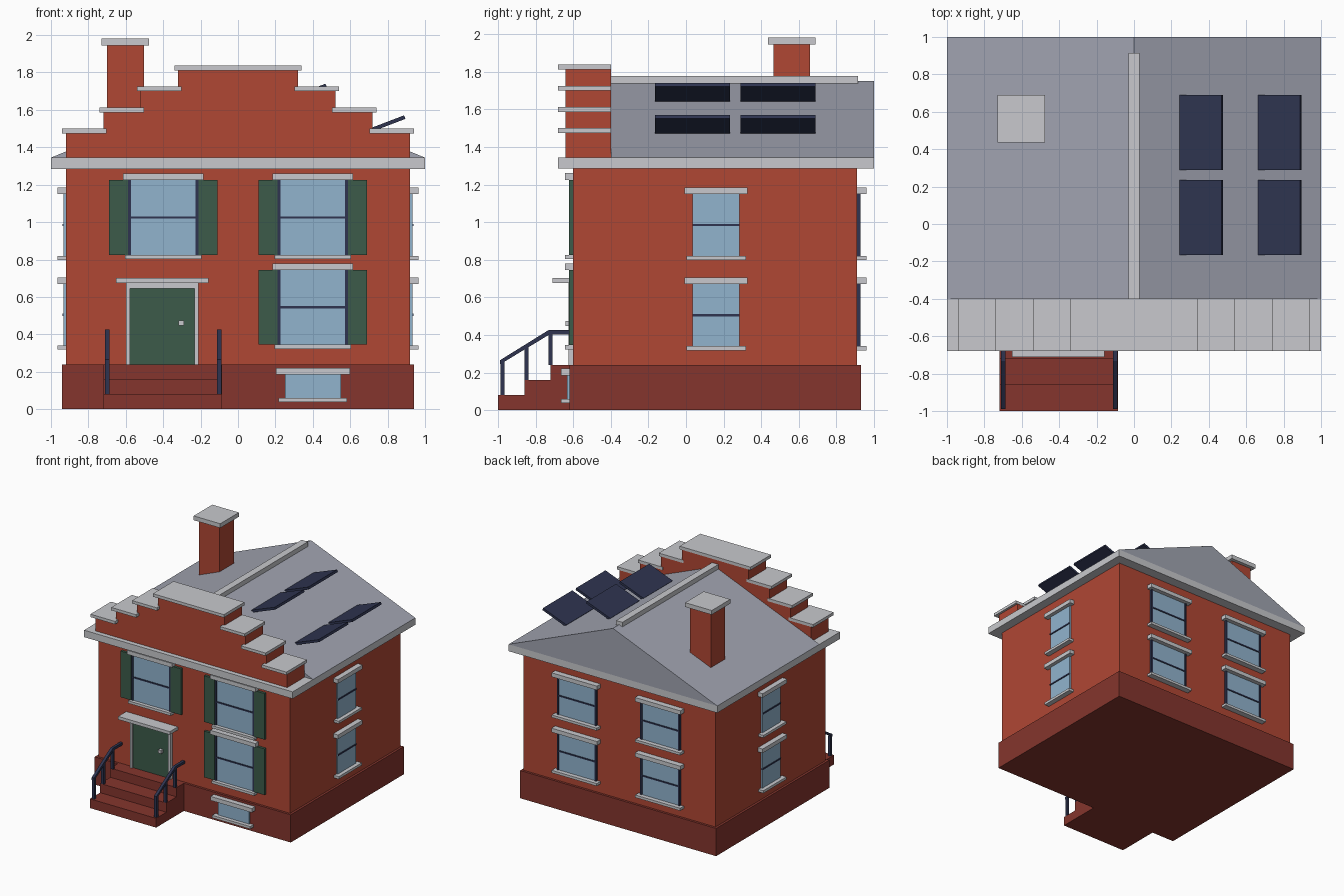
import bpy, bmesh, math
from mathutils import Vector

if "Cube" in bpy.data.objects:
    bpy.data.objects.remove(bpy.data.objects["Cube"])


def material(name, rgb):
    m = bpy.data.materials.new(name)
    lin = [((c / 255 + 0.055) / 1.055) ** 2.4 for c in rgb]
    m.diffuse_color = (*lin, 1)
    m.use_nodes = True
    m.node_tree.nodes["Principled BSDF"].inputs["Base Color"].default_value = m.diffuse_color
    return m


BRICK = material("red brick", (176, 71, 52))
BASE = material("dark red brick", (133, 53, 45))
TRIM = material("pale stone", (200, 201, 205))
GLASS = material("window blue", (145, 180, 206))
NAVY = material("dark navy", (46, 52, 80))
GREEN = material("dark green", (60, 91, 74))
ROOF = material("grey slate", (161, 164, 177))


def finish(name, bm, mat):
    bmesh.ops.recalc_face_normals(bm, faces=bm.faces)
    me = bpy.data.meshes.new(name)
    bm.to_mesh(me)
    bm.free()
    me.materials.append(mat)
    ob = bpy.data.objects.new(name, me)
    bpy.context.collection.objects.link(ob)
    return ob


def boxes(name, mat, *ranges):
    """One object made of boxes given as x0, x1, y0, y1, z0, z1."""
    bm = bmesh.new()
    for r in ranges:
        verts = bmesh.ops.create_cube(bm, size=1)["verts"]
        for v in verts:
            v.co = Vector([(r[2 * i] + r[2 * i + 1]) / 2
                           + v.co[i] * (r[2 * i + 1] - r[2 * i]) for i in range(3)])
    return finish(name, bm, mat)


def prism(name, mat, profile, axis, start, end):
    """Extrude a closed 2D profile along x (profile y,z) or y (profile x,z)."""
    bm = bmesh.new()
    if axis == 'x':
        vs = [bm.verts.new((start, a, b)) for a, b in profile]
        move = (end - start, 0, 0)
    else:
        vs = [bm.verts.new((a, start, b)) for a, b in profile]
        move = (0, end - start, 0)
    geo = bmesh.ops.extrude_face_region(bm, geom=[bm.faces.new(vs)])["geom"]
    bmesh.ops.translate(bm, vec=move,
                        verts=[g for g in geo if isinstance(g, bmesh.types.BMVert)])
    # the starting face is kept as the closing end
    return finish(name, bm, mat)


# Outward direction of each wall: face position and sign
WALLS = {"front": -0.60, "back": 0.91, "left": -0.92, "right": 0.92}


def on_wall(wall, u0, u1, z0, z1, depth, face=None):
    f = WALLS[wall] if face is None else face
    s = 1 if f > 0 else -1
    d0, d1 = sorted((f - s * 0.01, f + s * depth))
    if wall in ("front", "back"):
        return (u0, u1, d0, d1, z0, z1)
    return (d0, d1, u0, u1, z0, z1)


def window(name, wall, u, z0, z1, w, trim, lip=0.045, face=None,
           frame=False, rail=True, shutters=False):
    h = w / 2

    def part(label, mat, *rs):
        boxes(f"{name}_{label}", mat, *[on_wall(wall, *r, face) for r in rs])

    part("glass", GLASS, (u - h, u + h, z0, z1, 0.012))
    part("lintel", TRIM, (u - h - trim, u + h + trim, z1, z1 + 0.035, trim_depth(lip)))
    part("sill", TRIM, (u - h - lip + 0.012, u + h + lip - 0.012, z0 - 0.022, z0, trim_depth(lip)))
    bars = []
    if rail:
        zm = (z0 + z1) / 2
        bars.append((u - h, u + h, zm - 0.006, zm + 0.006, 0.018))
    if frame:
        bars += [(u - h - 0.016, u - h, z0, z1, 0.019),
                 (u + h, u + h + 0.016, z0, z1, 0.019)]
    if bars:
        part("bars", NAVY, *bars)
    if shutters:
        part("shutters", GREEN, (u - h - 0.117, u - h - 0.016, z0, z1, 0.022),
             (u + h + 0.016, u + h + 0.117, z0, z1, 0.022))


def trim_depth(lip):
    return min(lip, 0.05)


# Main masses
boxes("foundation", BASE, (-0.94, 0.94, -0.62, 0.93, 0, 0.24))
boxes("brick_walls", BRICK, (-0.92, 0.92, -0.60, 0.91, 0.24, 1.29))
boxes("cornice", TRIM, (-1, 1, -0.68, 1.0, 1.285, 1.345))

# Gable roof with ridge cap
prism("gable_roof", ROOF, [(-1, 1.345), (1, 1.345), (0, 1.75)], 'y', -0.40, 1.0)
boxes("ridge_cap", TRIM, (-0.03, 0.03, -0.40, 0.915, 1.735, 1.778))

# Stepped front parapet with coping stones
halves = [0.92, 0.72, 0.52, 0.32]
tops = [1.475, 1.587, 1.70, 1.812]
outline = []
low = 1.345
for h, t in zip(halves, tops):
    outline += [(h, low), (h, t)]
    low = t
prism("stepped_parapet", BRICK, outline + [(-x, z) for x, z in reversed(outline)],
      'y', -0.64, -0.40)
caps = [(-0.34, 0.34, -0.68, -0.398, 1.812, 1.838)]
for h, t in zip(halves[:3], tops):
    for s in (-1, 1):
        a, b = sorted((s * (h + 0.02), s * (h - 0.217)))
        caps.append((a, b, -0.68, -0.398, t, t + 0.025))
boxes("parapet_coping", TRIM, *caps)

# Chimney
boxes("chimney", BRICK, (-0.70, -0.502, 0.465, 0.66, 1.42, 1.945))
boxes("chimney_cap", TRIM, (-0.73, -0.475, 0.435, 0.69, 1.945, 1.982))

# Tilted solar panels
for i, x in enumerate((0.25, 0.67)):
    z = 1.635 if i == 0 else 1.466
    for j, y in enumerate((-0.165, 0.29)):
        prism(f"solar_panel_{i}_{j}", NAVY,
              [(x, z), (x + 0.225, z + 0.086), (x + 0.218, z + 0.105), (x - 0.007, z + 0.019)],
              'y', y, y + 0.40)

# Front windows with shutters, and the small basement window
for n, (u, z0) in enumerate([(-0.4, 0.825), (0.4, 0.825), (0.4, 0.345)]):
    window(f"front_window_{n}", "front", u, z0, z0 + 0.40, 0.346, 0.043,
           lip=0.043, frame=True, shutters=True)
window("basement_window", "front", 0.4, 0.06, 0.185, 0.30, 0.048, face=-0.62, rail=False)

# Side and back windows, two storeys
for n, z0 in enumerate((0.34, 0.82)):
    for wall in ("left", "right"):
        window(f"{wall}_window_{n}", wall, 0.16, z0, z0 + 0.33, 0.25, 0.043)
    for k, u in enumerate((-0.4, 0.4)):
        window(f"back_window_{n}_{k}", "back", u, z0, z0 + 0.33, 0.346, 0.045,
               lip=0.055, frame=True)

# Door with surround, hood and knob
boxes("door", GREEN, (-0.577, -0.232, -0.612, -0.59, 0.24, 0.645))
boxes("door_frame", TRIM, (-0.60, -0.577, -0.625, -0.59, 0.24, 0.675),
      (-0.232, -0.21, -0.625, -0.59, 0.24, 0.675),
      (-0.577, -0.232, -0.625, -0.59, 0.645, 0.675))
boxes("door_hood", TRIM, (-0.652, -0.157, -0.71, -0.59, 0.675, 0.702))
boxes("door_knob", TRIM, (-0.318, -0.29, -0.64, -0.61, 0.447, 0.475))

# Front steps
prism("front_steps", BASE,
      [(-1, 0), (-1, 0.08), (-0.86, 0.08), (-0.86, 0.16), (-0.72, 0.16), (-0.72, 0.24),
       (-0.615, 0.24), (-0.615, 0)], 'x', -0.72, -0.085)

# Stair railings
for side, x in (("left", -0.71), ("right", -0.112)):
    boxes(f"{side}_rail_posts", NAVY,
          *[(x, x + 0.024, y, y + 0.022, z, z + 0.175)
            for y, z in ((-0.988, 0.08), (-0.86, 0.16), (-0.732, 0.24))])
    prism(f"{side}_handrail", NAVY,
          [(-0.99, 0.243), (-0.99, 0.265), (-0.732, 0.425), (-0.60, 0.425),
           (-0.60, 0.403), (-0.725, 0.403)], 'x', x, x + 0.024)
